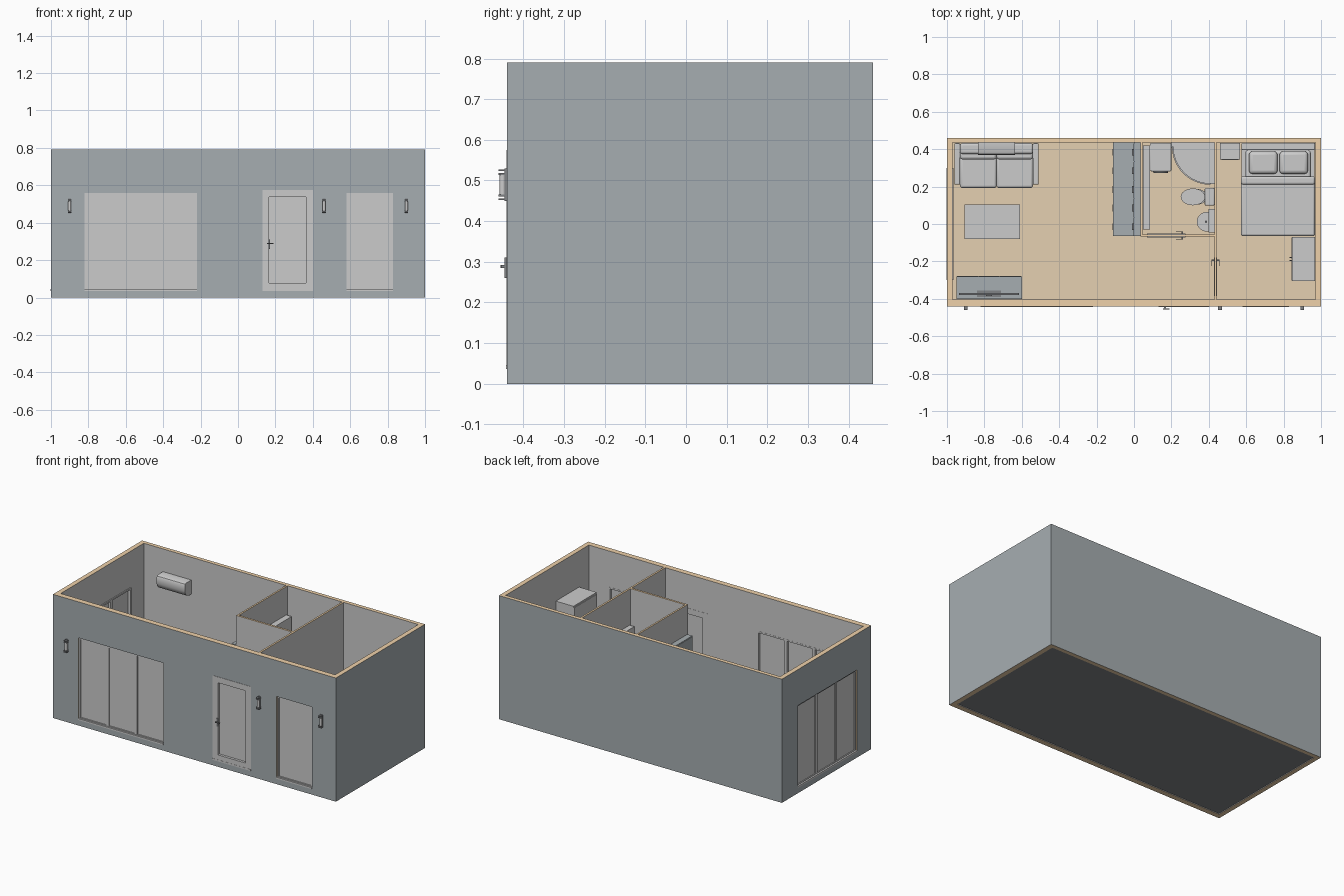
import bpy, bmesh, math
from mathutils import Matrix

if "Cube" in bpy.data.objects:
    bpy.data.objects.remove(bpy.data.objects["Cube"])

TOP, FL = 0.79, 0.04          # wall top, floor level


def mat(name, r, g, b):
    m = bpy.data.materials.new(name)
    m.diffuse_color = (r, g, b, 1)
    m.use_nodes = True
    m.node_tree.nodes["Principled BSDF"].inputs["Base Color"].default_value = m.diffuse_color
    return m


WOOD = mat("timber", 0.86, 0.64, 0.40)
FLOOR = mat("floor_board", 0.78, 0.63, 0.44)
CLAD = mat("cladding", 0.38, 0.42, 0.44)
LINING = mat("lining", 0.8, 0.8, 0.8)
DARK = mat("underside", 0.22, 0.23, 0.24)
FRAME = mat("frame", 0.55, 0.56, 0.55)


def finish(name, bm, mats=(), bevel=0, smooth=False):
    bmesh.ops.recalc_face_normals(bm, faces=bm.faces)
    me = bpy.data.meshes.new(name)
    bm.to_mesh(me)
    bm.free()
    ob = bpy.data.objects.new(name, me)
    bpy.context.collection.objects.link(ob)
    for m in mats:
        if m:
            me.materials.append(m)
    if bevel:
        b = ob.modifiers.new("bevel", 'BEVEL')
        b.width, b.segments = bevel, 3
    if bevel or smooth:
        bpy.ops.object.select_all(action='DESELECT')
        ob.select_set(True)
        bpy.context.view_layer.objects.active = ob
        bpy.ops.object.shade_smooth_by_angle()
    return ob


def add_box(bm, x0, x1, y0, y1, z0, z1):
    m = Matrix.Translation(((x0 + x1) / 2, (y0 + y1) / 2, (z0 + z1) / 2)) @ \
        Matrix.Diagonal((abs(x1 - x0), abs(y1 - y0), abs(z1 - z0), 1))
    return bmesh.ops.create_cube(bm, size=1, matrix=m)


def box(name, x0, x1, y0, y1, z0, z1, m=None, bevel=0):
    bm = bmesh.new()
    add_box(bm, x0, x1, y0, y1, z0, z1)
    return finish(name, bm, [m], bevel)


def prism(name, pts, vec, m=None, smooth=True):
    """Closed outline pts extruded along vec."""
    bm = bmesh.new()
    f = bm.faces.new([bm.verts.new(p) for p in pts])
    r = bmesh.ops.extrude_face_region(bm, geom=[f])
    bmesh.ops.translate(bm, vec=vec, verts=[v for v in r["geom"] if isinstance(v, bmesh.types.BMVert)])
    return finish(name, bm, [m], smooth=smooth)


def cone(name, x, y, z0, z1, r0, r1, sx=1, m=None):
    bm = bmesh.new()
    bmesh.ops.create_cone(bm, cap_ends=True, segments=32, radius1=r0, radius2=r1, depth=z1 - z0,
                          matrix=Matrix.Translation((x, y, (z0 + z1) / 2)) @ Matrix.Diagonal((sx, 1, 1, 1)))
    return finish(name, bm, [m], smooth=True)


# shell: one ring, timber edges, cladding outside, lining inside
bm = bmesh.new()
rings = []
for z in (0, TOP):
    rings.append([[bm.verts.new((x, y, z)) for x, y in ((a, c), (b, c), (b, d), (a, d))]
                  for a, b, c, d in ((-1, 1, -.44, .46), (-.97, .97, -.405, .435))])
for i in range(4):
    j = (i + 1) % 4
    for k in (0, 1):
        f = bm.faces.new((rings[0][k][i], rings[0][k][j], rings[1][k][j], rings[1][k][i]))
        f.material_index = k + 1
        bm.faces.new((rings[k][0][i], rings[k][0][j], rings[k][1][j], rings[k][1][i]))
walls = finish("outer_walls", bm, [WOOD, CLAD, LINING])

# openings: front window, front door, bedroom window, side window
bm = bmesh.new()
for a, b, t in ((-.82, -.22, .56), (.13, .40, .575), (.58, .83, .56)):
    add_box(bm, a, b, -.5, -.36, .04, t)
add_box(bm, -1.1, -.9, -.30, .30, .04, .56)
cut = finish("opening_cutter", bm, [FRAME])
cut.hide_render = True
mod = walls.modifiers.new("openings", 'BOOLEAN')
mod.object, mod.solver = cut, 'EXACT'
bpy.context.view_layer.objects.active = walls
bpy.ops.object.modifier_apply(modifier="openings")
bpy.data.objects.remove(cut)

# floor
box("floor_base", -.97, .97, -.405, .435, .004, .03, DARK)
box("floor", -.97, .97, -.405, .435, .03, FL, FLOOR)


def wall_box(bm, side, u0, u1, d0, d1, z0, z1):
    if side == "front":
        add_box(bm, u0, u1, -.44 + d0, -.44 + d1, z0, z1)
    else:
        add_box(bm, -1 + d0, -1 + d1, u0, u1, z0, z1)


def window(name, side, u0, u1, n, z0=.04, z1=.56, w=.01, d0=.008):
    bm, gl = bmesh.new(), bmesh.new()
    p = (u1 - u0) / n
    for i in range(n):
        a, b = u0 + i * p, u0 + (i + 1) * p
        for s0, s1, t0, t1 in ((a, a + w, z0, z1), (b - w, b, z0, z1),
                               (a + w, b - w, z0, z0 + w), (a + w, b - w, z1 - w, z1)):
            wall_box(bm, side, s0, s1, d0, .036, t0, t1)
        wall_box(gl, side, a + w, b - w, .014, .02, z0 + w, z1 - w)
    wall_box(bm, side, u0, u1, -.003, d0, z0 - .004, z0 + .006)   # sill
    finish(name + "_frame", bm, [FRAME])
    finish(name + "_glass", gl)


window("living_window", "front", -.82, -.22, 3)
window("bedroom_window", "front", .58, .83, 1)
window("side_window", "left", -.30, .30, 3)
window("front_door", "front", .13, .40, 1, z1=.575, w=.037, d0=-.002)
box("front_door_plate", .16, .172, -.446, -.44, .26, .31, DARK)
box("front_door_lever", .155, .19, -.456, -.452, .285, .292, DARK)
box("front_door_spindle", .163, .169, -.453, -.444, .285, .292, DARK)

# outside wall lamps
for i, x in enumerate((-.90, .46, .90)):
    bm = bmesh.new()
    add_box(bm, x - .008, x + .008, -.446, -.44, .45, .53)
    for z in (.452, .461, .514, .523):
        add_box(bm, x - .01, x + .01, -.461, -.44, z, z + .004)
    finish(f"lamp_bracket_{i}", bm, [DARK])
    cone(f"lamp_{i}", x, -.451, .465, .514, .008, .008)


# inner partitions with timber top
def partition(name, *b):
    box(name, *b, FL, TOP - .003)
    box(name + "_cap", *b, TOP - .003, TOP, WOOD)


partition("bath_left_wall", .035, .046, -.055, .435)
partition("bath_front_wall", .035, .43, -.068, -.055)
partition("bedroom_wall", .43, .442, -.405, .435)

# inner doors with levers on both sides
box("bath_door", .07, .275, -.071, -.052, FL, .53)
box("bedroom_door", .427, .445, -.385, -.18, FL, .53)
for i, s in enumerate((-1, 1)):
    box(f"bath_lever_{i}", .225, .262, -.0615 + s * .018, -.0615 + s * .022, .285, .292, DARK)
    box(f"bath_spindle_{i}", .255, .262, -.0615, -.0615 + s * .02, .285, .292, DARK)
    box(f"bedroom_lever_{i}", .436 + s * .018, .436 + s * .022, -.225, -.19, .285, .292, DARK)
    box(f"bedroom_spindle_{i}", .436, .436 + s * .02, -.197, -.19, .285, .292, DARK)

# kitchen row
box("kitchen_base", -.10, .035, -.065, .435, FL, .265, CLAD)
box("kitchen_counter", -.112, .035, -.065, .435, .265, .28, CLAD)
box("kitchen_wall_unit", .0, .035, -.065, .435, .43, .60, CLAD)
for i in range(5):
    y = -.062 + i * .0994
    box(f"base_door_{i}", -.107, -.10, y, y + .096, .06, .26, CLAD)
    box(f"base_handle_{i}", -.114, -.107, y + .03, y + .066, .235, .24, DARK)
    box(f"wall_unit_door_{i}", -.004, .0, y, y + .096, .433, .597, CLAD)
    box(f"wall_unit_handle_{i}", -.01, -.004, y + .03, y + .066, .445, .45, DARK)

# sofa
box("sofa_base", -.93, -.54, .20, .43, .06, .12, bevel=.006)
box("sofa_back", -.93, -.54, .375, .432, .10, .30, bevel=.012)
for i, x in enumerate((-.93, -.735)):
    box(f"seat_cushion_{i}", x, x + .195, .193, .36, .12, .175, bevel=.012)
    box(f"back_cushion_{i}", x, x + .195, .345, .39, .17, .29, bevel=.014)
for i, x in enumerate((-.96, -.54)):
    box(f"sofa_arm_{i}", x, x + .03, .21, .432, FL, .23, bevel=.006)

# coffee table
box("table_top", -.905, -.61, -.08, .105, .145, .16)
for i, (x, y) in enumerate(((-.9, -.075), (-.63, -.075), (-.9, .085), (-.63, .085))):
    box(f"table_leg_{i}", x, x + .015, y, y + .015, FL, .145)

# media unit and screen
box("media_unit", -.95, -.60, -.402, -.28, FL, .16, CLAD)
for i in range(3):
    box(f"media_drawer_{i}", -.945 + i * .1145, -.834 + i * .1145, -.28, -.277, .05, .15, CLAD)
box("screen", -.935, -.615, -.38, -.368, .18, .38, DARK)
box("screen_foot", -.84, -.71, -.39, -.355, .16, .166, DARK)
box("screen_neck", -.79, -.76, -.384, -.374, .166, .19, DARK)

# air conditioner: rounded side profile
prism("air_conditioner", [(-.835, y, z) for y, z in ((.435, .645), (.385, .645), (.375, .64), (.37, .63),
      (.37, .595), (.377, .575), (.39, .562), (.41, .555), (.435, .555))], (.2, 0, 0))

# bed
box("bed_frame", .575, .965, -.06, .41, .06, .12)
box("headboard", .575, .968, .395, .434, FL, .29, bevel=.006)
box("mattress", .595, .945, -.045, .395, .12, .175, bevel=.015)
box("blanket", .572, .968, -.065, .245, .09, .187, bevel=.012)
box("blanket_fold", .572, .968, .21, .255, .10, .193, bevel=.012)
for i, x in enumerate((.615, .778)):
    box(f"pillow_{i}", x, x + .152, .268, .388, .17, .21, bevel=.018)
box("nightstand", .46, .566, .345, .434, FL, .17)
box("nightstand_drawer", .467, .559, .341, .345, .10, .16)

# wardrobe
box("wardrobe", .845, .969, -.305, -.07, FL, .56)
for i, y in enumerate((-.302, -.186)):
    box(f"wardrobe_door_{i}", .841, .845, y, y + .113, .06, .55)
    box(f"wardrobe_handle_{i}", .832, .841, -.197 + i * .016, -.192 + i * .016, .27, .34, DARK)

# quarter round shower: tray and glass screen
def quarter(r, z):
    cx, cy = .408, .415
    arc = [math.pi + math.pi / 2 * i / 16 for i in range(17)]
    return [(cx, cy, z), *[(cx + r * math.cos(a), cy + r * math.sin(a), z) for a in arc]]


box("shower_corner_x", .405, .43, .215, .435, FL, .07)
box("shower_corner_y", .20, .43, .41, .435, FL, .07)
prism("shower_tray", quarter(.205, FL), (0, 0, .03))
outer, inner = quarter(.205, .07)[1:], quarter(.197, .07)[1:]
prism("shower_screen", outer + inner[::-1], (0, 0, .43))

# washing machine
box("washer", .085, .20, .285, .433, FL, .27, bevel=.005)
box("washer_panel", .09, .195, .281, .285, .24, .265)
bm = bmesh.new()
bmesh.ops.create_cone(bm, cap_ends=True, segments=32, radius1=.042, radius2=.038, depth=.014,
                      matrix=Matrix.Translation((.143, .279, .15)) @ Matrix.Rotation(math.pi / 2, 4, 'X'))
finish("washer_door", bm, [DARK], smooth=True)

# toilet
cone("toilet_foot", .335, .145, FL, .13, .03, .042, 1.3)
cone("toilet_seat", .315, .145, .13, .15, .045, .045, 1.45)
box("toilet_tank", .378, .43, .098, .192, .13, .23, bevel=.006)

# basin and wall cabinets
cone("basin", .388, .012, .22, .27, .025, .052)
cone("basin_pedestal", .395, .012, FL, .22, .022, .018)
cone("tap", .385, .012, .27, .30, .006, .006, m=DARK)
box("mirror_cabinet", .397, .43, -.045, .08, .38, .56)
box("bath_wall_unit", .047, .085, -.03, .42, .44, .61)
